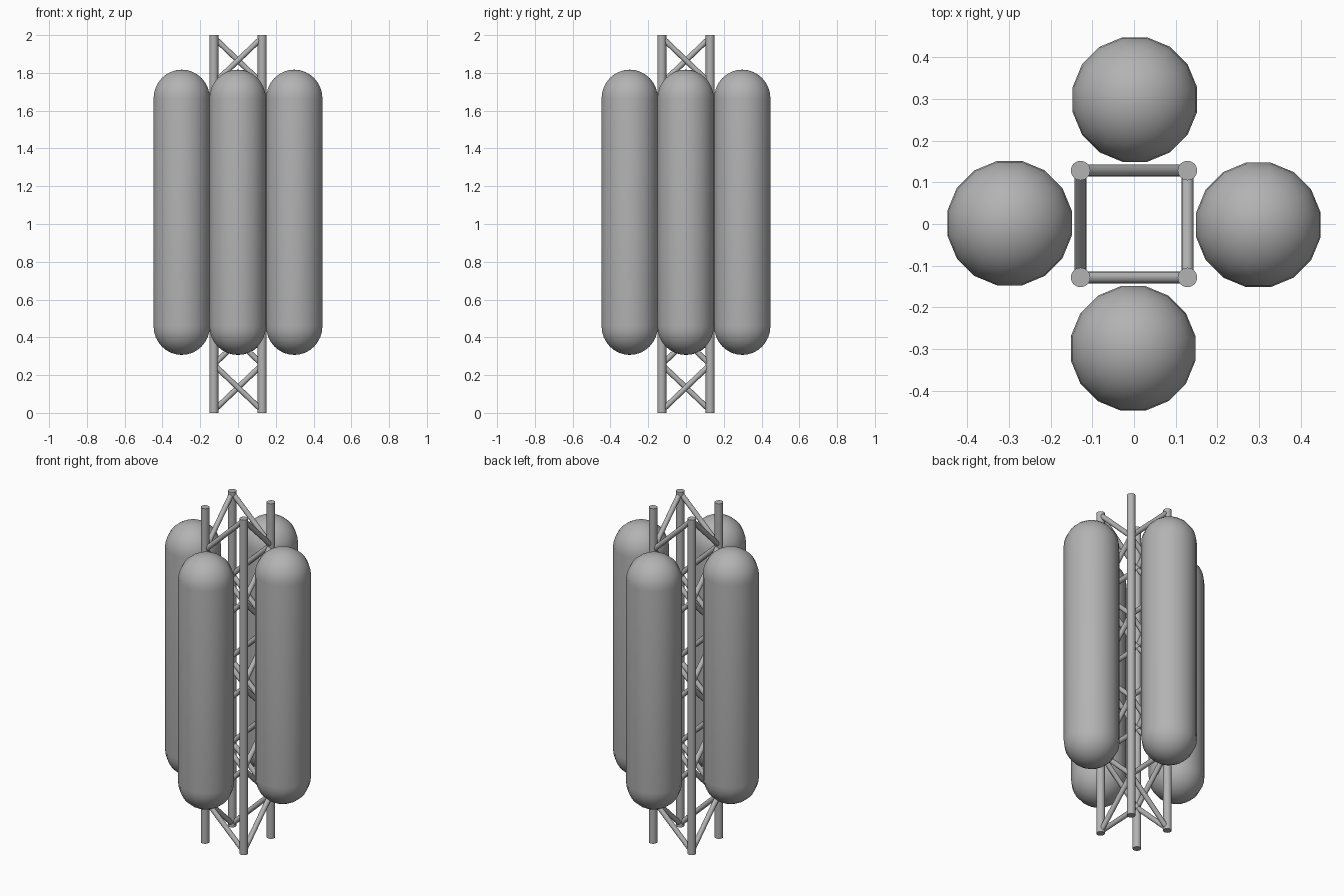
import bpy, bmesh
from math import sin, cos, pi, radians
from mathutils import Vector, Matrix

if "Cube" in bpy.data.objects:
    bpy.data.objects.remove(bpy.data.objects["Cube"])

POST = 0.128      # truss corner offset
BAY = 4           # bays per truss module

# Mid-grey metal
grey = bpy.data.materials.new("dark_grey")
grey.diffuse_color = (0.45, 0.45, 0.45, 1)
grey.use_nodes = True
grey.node_tree.nodes["Principled BSDF"].inputs["Base Color"].default_value = grey.diffuse_color


def make_object(name, bm, angle=40):
    bmesh.ops.recalc_face_normals(bm, faces=bm.faces)
    mesh = bpy.data.meshes.new(name)
    bm.to_mesh(mesh)
    bm.free()
    mesh.materials.append(grey)
    ob = bpy.data.objects.new(name, mesh)
    bpy.context.collection.objects.link(ob)
    bpy.ops.object.select_all(action='DESELECT')
    ob.select_set(True)
    bpy.context.view_layer.objects.active = ob
    bpy.ops.object.shade_smooth_by_angle(angle=radians(angle))
    return ob


def add_rod(bm, a, b, radius, sides):
    a, b = Vector(a), Vector(b)
    d = b - a
    m = Matrix.Translation((a + b) / 2) @ d.to_track_quat('Z', 'Y').to_matrix().to_4x4()
    bmesh.ops.create_cone(bm, cap_ends=True, segments=sides, radius1=radius,
                          radius2=radius, depth=d.length, matrix=m)


corners = [(POST, -POST), (POST, POST), (-POST, POST), (-POST, -POST)]

# Two stacked truss modules
for name, base in (("lower", 0.0), ("upper", 1.0)):
    # Four corner posts
    bm = bmesh.new()
    for x, y in corners:
        add_rod(bm, (x, y, base), (x, y, base + 1), 0.0235, 16)
    make_object(name + "_truss_posts", bm)

    # Zigzag braces, one per bay on each side
    levels = [base + 0.012 + 0.976 * i / BAY for i in range(BAY + 1)]
    bm = bmesh.new()
    for c in range(4):
        for i in range(BAY):
            p, q = corners[c], corners[(c + 1) % 4]
            if (c + i) % 2:
                p, q = q, p
            add_rod(bm, (*p, levels[i]), (*q, levels[i + 1]), 0.0145, 12)
    make_object(name + "_truss_braces", bm)

# Round-ended tanks, one on each side of the truss
R, BOTTOM, TOP, RINGS = 0.152, 0.307, 1.817, 8
arc = [i * pi / 2 / RINGS for i in range(RINGS + 1)]
profile = [(R * sin(a), BOTTOM + R - R * cos(a)) for a in arc]
profile += [(R * cos(a), TOP - R + R * sin(a)) for a in arc]
profile[-1] = (0, TOP)

for k, side in enumerate(("right", "back", "left", "front")):
    bm = bmesh.new()
    start = Matrix.Rotation(pi / 16, 3, 'Z')
    verts = [bm.verts.new(start @ Vector((r, 0, z))) for r, z in profile]
    edges = [bm.edges.new(pair) for pair in zip(verts, verts[1:])]
    bmesh.ops.spin(bm, geom=verts + edges, axis=(0, 0, 1), cent=(0, 0, 0),
                   angle=2 * pi, steps=16, use_merge=False)
    bmesh.ops.remove_doubles(bm, verts=bm.verts, dist=0.0005)
    place = Matrix.Rotation(k * pi / 2, 4, 'Z') @ Matrix.Translation((0.298, -0.002, 0))
    bmesh.ops.transform(bm, matrix=place, verts=bm.verts)
    make_object(side + "_tank", bm)
